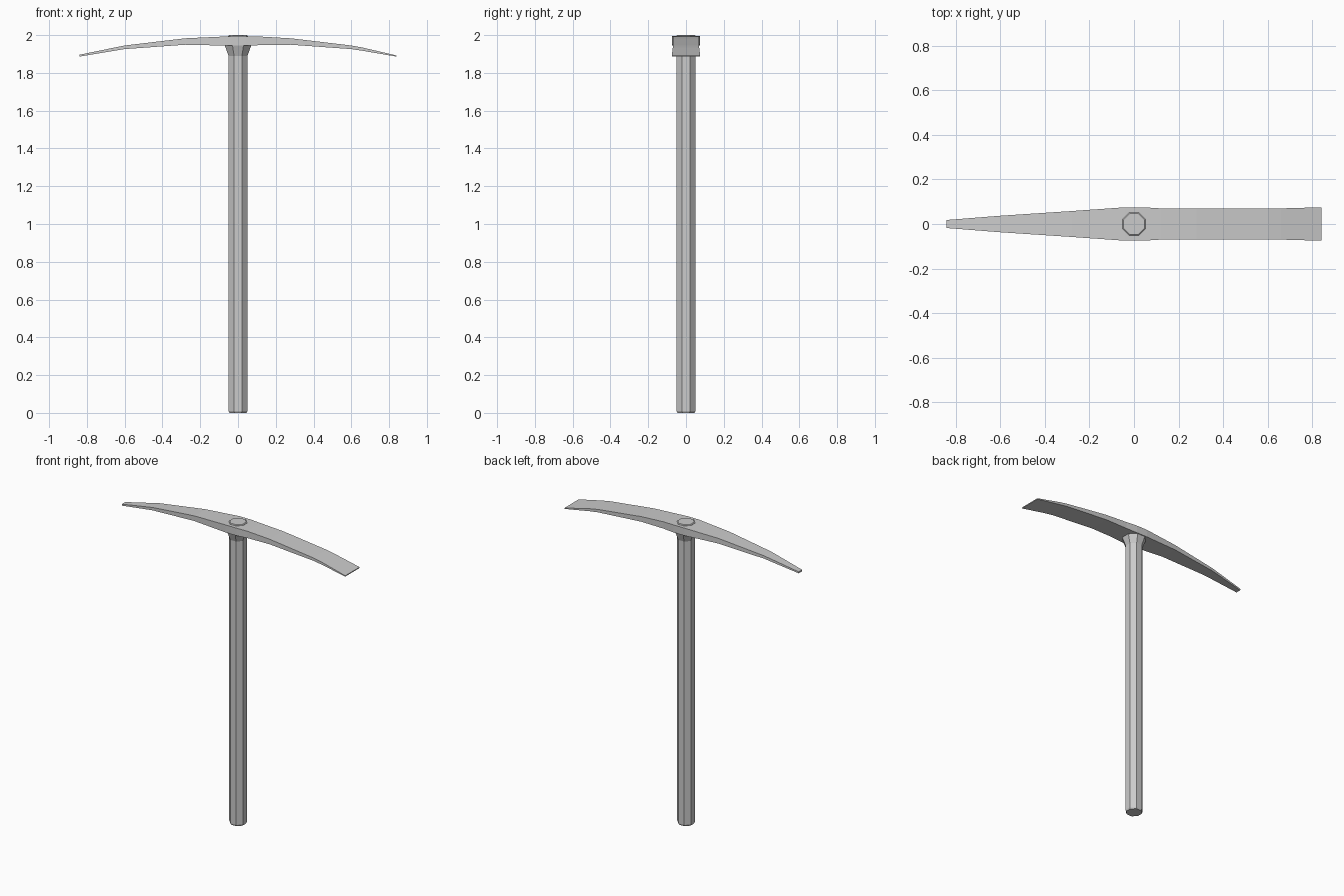
import bpy, bmesh, math

if "Cube" in bpy.data.objects:
    bpy.data.objects.remove(bpy.data.objects["Cube"], do_unlink=True)

grey = bpy.data.materials.new("plain_grey")
grey.use_nodes = True
colour = (0.6, 0.6, 0.6, 1)
grey.diffuse_color = colour
grey.node_tree.nodes["Principled BSDF"].inputs["Base Color"].default_value = colour


def loft(name, rings):
    """Skin equal-sized rings of points and cap both ends, flat shaded."""
    bm = bmesh.new()
    loops = [[bm.verts.new(p) for p in ring] for ring in rings]
    n = len(loops[0])
    for a, b in zip(loops, loops[1:]):
        for i in range(n):
            j = (i + 1) % n
            bm.faces.new((a[i], a[j], b[j], b[i]))
    bm.faces.new(loops[0])
    bm.faces.new(loops[-1])
    bmesh.ops.recalc_face_normals(bm, faces=bm.faces)
    mesh = bpy.data.meshes.new(name)
    bm.to_mesh(mesh)
    bm.free()
    mesh.materials.append(grey)
    obj = bpy.data.objects.new(name, mesh)
    bpy.context.collection.objects.link(obj)
    return obj


def octagon(apothem, z):
    """Eight points with flat sides facing the axes."""
    r = apothem / math.cos(math.pi / 8)
    angles = [math.pi / 8 + i * math.pi / 4 for i in range(8)]
    return [(r * math.cos(a), r * math.sin(a), z) for a in angles]


# Octagonal shaft with a small chamfer at the foot
loft("handle", [octagon(0.046, 0), octagon(0.05, 0.01), octagon(0.05, 1.9)])

# Flared collar under the head
loft("collar", [octagon(0.05, 1.89), octagon(0.071, 1.948)])

# Shaft end showing through the top of the head
loft("handle_cap", [octagon(0.052, 1.97), octagon(0.052, 1.996), octagon(0.047, 2.0)])

# Curved head: x, half width, underside, top; pick end first, flat blade last
stations = [
    (-0.84, 0.018, 1.886, 1.896),
    (-0.6, 0.037, 1.926, 1.945),
    (-0.28, 0.058, 1.949, 1.983),
    (-0.04, 0.075, 1.944, 1.994),
    (0.04, 0.075, 1.944, 1.994),
    (0.12, 0.07, 1.947, 1.992),
    (0.28, 0.07, 1.949, 1.983),
    (0.6, 0.07, 1.926, 1.945),
    (0.66, 0.07, 1.917, 1.934),
    (0.84, 0.075, 1.886, 1.892),
]
loft("pick_head", [[(x, -w, lo), (x, w, lo), (x, w, hi), (x, -w, hi)]
                   for x, w, lo, hi in stations])
